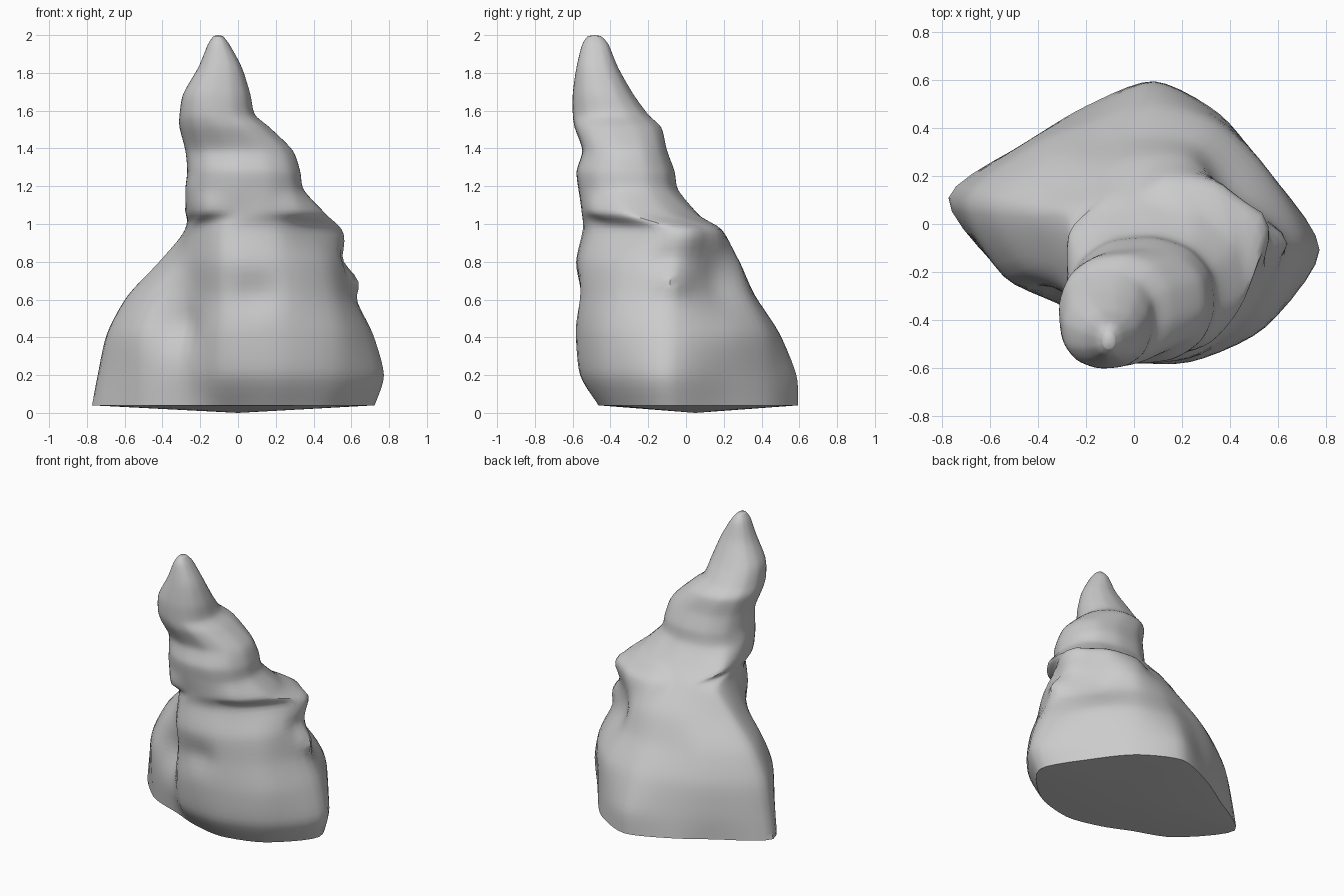
import bpy, bmesh, math
from mathutils import Vector

if "Cube" in bpy.data.objects:
    bpy.data.objects.remove(bpy.data.objects["Cube"])

N = 12      # control points per ring
SUB = 5     # subdivisions between controls


def polar_ring(z, cx, cy, radii):
    pts = []
    for i, r in enumerate(radii):
        a = math.radians(-8 + 30 * i)
        pts.append(Vector((cx + r * math.cos(a), cy + r * math.sin(a), z)))
    return pts


def oval_ring(z, x0, x1, y0, y1, power=0.9):
    pts = []
    for i in range(N):
        a = math.radians(-8 + 30 * i)
        c, s = math.cos(a), math.sin(a)
        c = math.copysign(abs(c) ** power, c)
        s = math.copysign(abs(s) ** power, s)
        pts.append(Vector(((x0 + x1) / 2 + c * (x1 - x0) / 2,
                           (y0 + y1) / 2 + s * (y1 - y0) / 2, z)))
    return pts


def spline(p0, p1, p2, p3, t):
    m1, m2 = (p2 - p0) * 0.4, (p3 - p1) * 0.4
    return ((2*t**3 - 3*t**2 + 1) * p1 + (t**3 - 2*t**2 + t) * m1
            + (3*t**2 - 2*t**3) * p2 + (t**3 - t**2) * m2)


# Broad lobed base, from the foot up to the shoulder
rings = [
    polar_ring(0.04, 0, 0, [.73, .59, .58, .60, .53, .56, .78, .57, .42, .42, .50, .61]),
    polar_ring(0.20, 0, 0, [.78, .60, .57, .59, .51, .56, .75, .58, .45, .53, .60, .69]),
    polar_ring(0.42, 0, 0, [.72, .59, .54, .50, .46, .53, .70, .58, .45, .56, .62, .69]),
    polar_ring(0.62, 0, 0, [.62, .46, .42, .37, .36, .44, .59, .50, .41, .55, .61, .64]),
    polar_ring(0.80, 0, 0, [.58, .42, .35, .28, .27, .31, .42, .38, .41, .57, .60, .60]),
    polar_ring(0.97, 0, 0, [.55, .40, .24, .14, .14, .18, .27, .30, .39, .54, .55, .51]),
    polar_ring(1.06, .03, -.25, [.43, .41, .36, .31, .31, .37, .31, .31, .33, .30, .32, .38]),
]
# Leaning spire, stacked bulges up to the tip
for row in [(1.18, -.28, .35, -.57, -.04), (1.28, -.27, .33, -.58, -.06),
            (1.39, -.28, .29, -.55, -.10), (1.51, -.31, .17, -.59, -.13),
            (1.58, -.31, .09, -.60, -.20), (1.69, -.29, .065, -.60, -.28),
            (1.83, -.21, .02, -.58, -.36), (1.95, -.16, -.045, -.55, -.41),
            (1.995, -.13, -.08, -.52, -.45)]:
    rings.append(oval_ring(*row))

# Refine around each ring, then between rings
fine = []
for r in rings:
    fine.append([spline(r[i - 1], r[i], r[(i + 1) % N], r[(i + 2) % N], k / SUB)
                 for i in range(N) for k in range(SUB)])
rows, last = [], len(fine) - 1
for j in range(last):
    for k in range(SUB):
        rows.append([spline(fine[max(j - 1, 0)][i], fine[j][i], fine[j + 1][i],
                            fine[min(j + 2, last)][i], k / SUB) for i in range(N * SUB)])
rows.append(fine[last])

# Knobs and creases: centre, push, size
dents = [((.60, -.06, .69), (.05, 0, 0), .07), ((.54, .04, .95), (.04, .02, .01), .08),
         ((-.30, -.30, .45), (.04, .05, 0), .12), ((.10, -.58, .63), (0, .03, 0), .10),
         ((.45, .22, .72), (-.04, -.03, 0), .13), ((.57, -.12, .82), (-.03, 0, 0), .06)]
for row in rows:
    for p in row:
        q = p.copy()
        for c, push, size in dents:
            p += Vector(push) * math.exp(-((q - Vector(c)).length / size) ** 2)

bm = bmesh.new()
loops = [[bm.verts.new(p) for p in row] for row in rows]
M = N * SUB
for lo, hi in zip(loops, loops[1:]):
    for i in range(M):
        k = (i + 1) % M
        bm.faces.new((lo[i], lo[k], hi[k], hi[i]))
# Underside and tip caps
foot = bm.verts.new((0, 0.05, 0))
tip = bm.verts.new((-.105, -.485, 2.0))
for i in range(M):
    k = (i + 1) % M
    bm.faces.new((foot, loops[0][k], loops[0][i]))
    bm.faces.new((tip, loops[-1][i], loops[-1][k]))
bmesh.ops.recalc_face_normals(bm, faces=bm.faces)

me = bpy.data.meshes.new("rock_spire")
bm.to_mesh(me)
bm.free()
ob = bpy.data.objects.new("rock_spire", me)
bpy.context.collection.objects.link(ob)
bpy.context.view_layer.objects.active = ob
ob.select_set(True)
bpy.ops.object.shade_smooth_by_angle(angle=math.radians(45))
